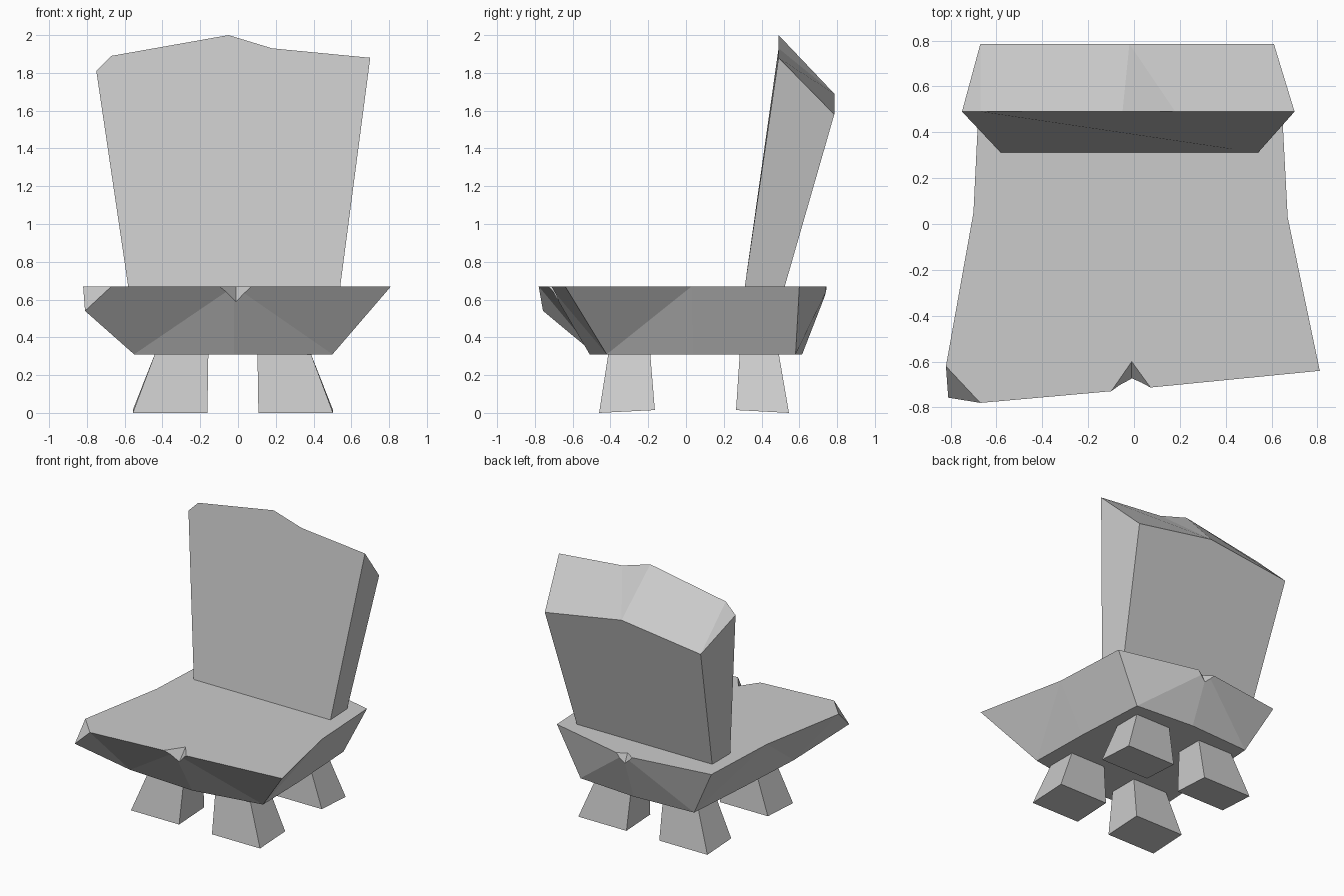
import bpy, bmesh
from mathutils import Vector

if "Cube" in bpy.data.objects:
    bpy.data.objects.remove(bpy.data.objects["Cube"])


def finish(name, bm):
    bmesh.ops.recalc_face_normals(bm, faces=bm.faces)
    me = bpy.data.meshes.new(name)
    bm.to_mesh(me)
    bm.free()
    ob = bpy.data.objects.new(name, me)
    bpy.context.collection.objects.link(ob)
    return ob


def loft(a, b):
    """Closed solid between two loops; repeated points collapse into corners."""
    bm = bmesh.new()
    va = [bm.verts.new(p) for p in a]
    vb = [bm.verts.new(p) for p in b]
    n = len(a)
    bm.faces.new(va)
    bm.faces.new(vb[::-1])
    for i in range(n):
        j = (i + 1) % n
        bm.faces.new((va[i], vb[i], vb[j], va[j]))
    bmesh.ops.remove_doubles(bm, verts=bm.verts, dist=0.0005)
    return bm


def notch(ob, apex, low, left, right):
    """Cut a V-shaped chip into an upper edge."""
    apex = Vector(apex)
    grow = lambda p: apex + (Vector(p) - apex) * 1.8
    up = Vector((0, 0, 0.2))
    pts = [apex, grow(left), grow(right), grow(low)]
    pts += [p + up for p in pts[:3]]
    bm = bmesh.new()
    for p in pts:
        bm.verts.new(p)
    bmesh.ops.convex_hull(bm, input=bm.verts)
    cutter = finish("chip_cutter", bm)
    cutter.hide_render = True
    cutter.hide_set(True)
    mod = ob.modifiers.new("chip", 'BOOLEAN')
    mod.operation = 'DIFFERENCE'
    mod.solver = 'EXACT'
    mod.object = cutter
    bpy.context.view_layer.objects.active = ob
    bpy.ops.object.modifier_apply(modifier=mod.name)
    bpy.data.objects.remove(cutter, do_unlink=True)


# Seat slab: wide top outline tapering to a smaller underside
top = [(-.82, -.62), (-.67, -.78), (-.02, -.722), (.81, -.64), (.67, .03),
       (.64, .60), (-.01, .755), (-.67, .66), (-.70, .05)]
bottom = [(-.55, -.48), (-.55, -.48), (-.02, -.51), (.50, -.42), (.49, .04),
          (.46, .58), (0, .615), (-.48, .59), (-.52, .04)]
bm = loft([(x, y, .67) for x, y in top], [(x, y, .31) for x, y in bottom])
# broken front-left corner
corner = [f for f in bm.faces if len(f.verts) == 3]
poked = bmesh.ops.poke(bm, faces=corner)
poked["verts"][0].co = (-.81, -.757, .54)
bmesh.ops.triangulate(bm, faces=[f for f in bm.faces if len(f.verts) == 4])
seat = finish("seat", bm)
notch(seat, (-.01, -.60, .67), (-.01, -.69, .57), (-.10, -.73, .67), (.07, -.71, .67))
notch(seat, (-.01, .70, .67), (-.01, .727, .61), (-.07, .74, .67), (.05, .74, .67))

# Leaning backrest with an uneven, sloping top
front = [(-.58, .31, .66), (.54, .31, .66), (.70, .49, 1.88), (.18, .49, 1.93),
         (-.05, .49, 2.0), (-.67, .49, 1.89), (-.75, .49, 1.81)]
back = [(-.58, .52, .66), (.53, .52, .66), (.61, .785, 1.58), (-.02, .785, 1.69),
        (-.02, .785, 1.69), (-.67, .785, 1.61), (-.67, .785, 1.61)]
finish("backrest", loft(front, back))

# Four splayed stubby legs, mirrored about the seat's middle
for end, (yb0, yb1, yt0, yt1), (z0, z1) in (
        ("front", (-.46, -.165, -.41, -.19), (0, .015)),
        ("back", (.265, .545, .285, .49), (.015, 0))):
    for side, s in (("right", 1), ("left", -1)):
        X = lambda d: -.027 + s * d
        foot = [(X(.135), yb0, z0), (X(.53), yb0, z0), (X(.53), yb1, z1), (X(.135), yb1, z1)]
        head = [(X(.13), yt0, .32), (X(.41), yt0, .32), (X(.41), yt1, .32), (X(.13), yt1, .32)]
        finish(f"{end}_{side}_leg", loft(foot, head))
